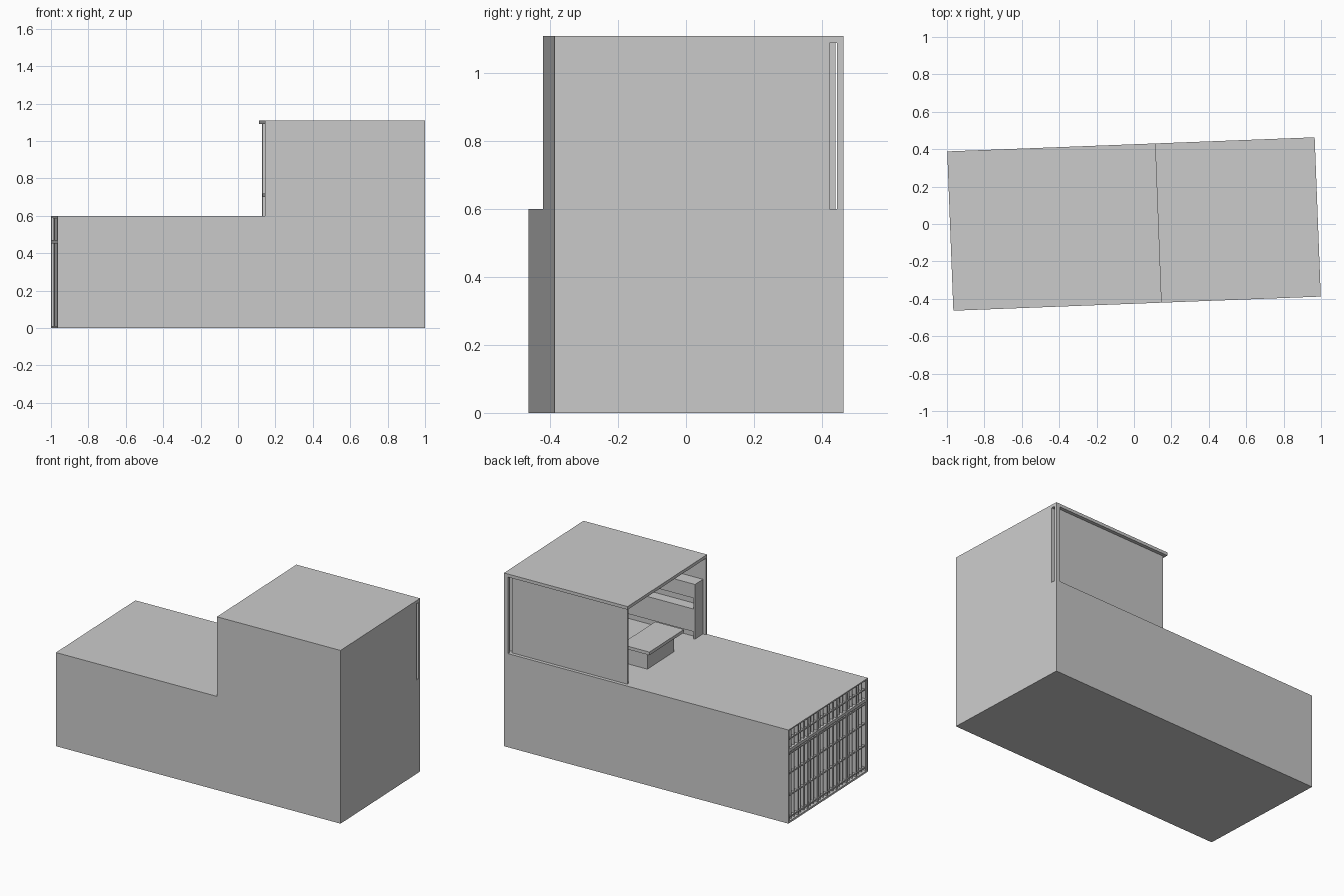
import bpy, bmesh, math
from mathutils import Matrix

if "Cube" in bpy.data.objects:
    bpy.data.objects.remove(bpy.data.objects["Cube"])

# whole building is turned slightly about z
TURN = Matrix.Rotation(math.radians(2.2), 4, 'Z')
L, W, FLOOR, TOP, U0 = 0.983, 0.426, 0.60, 1.11, 0.129


def boxes(name, parts):
    """One object from boxes given as (x0, x1, y0, y1, z0, z1)."""
    bm = bmesh.new()
    for x0, x1, y0, y1, z0, z1 in parts:
        m = Matrix.Translation(((x0 + x1) / 2, (y0 + y1) / 2, (z0 + z1) / 2))
        m = m @ Matrix.Diagonal((x1 - x0, y1 - y0, z1 - z0, 1))
        bmesh.ops.create_cube(bm, size=1, matrix=m)
    bm.transform(TURN)
    me = bpy.data.meshes.new(name)
    bm.to_mesh(me)
    bm.free()
    ob = bpy.data.objects.new(name, me)
    bpy.context.collection.objects.link(ob)
    return ob


# lower storey, with a recess at the left end for the lattice facade
E = 0.012
boxes("lower_storey", [(-L + 0.03, L, -W, W, 0, FLOOR)])
boxes("facade_frame", [
    (-L, -L + 0.03, -W, -W + E, 0, FLOOR),
    (-L, -L + 0.03, W - E, W, 0, FLOOR),
    (-L, -L + 0.03, -W + E, W - E, 0, E),
    (-L, -L + 0.03, -W + E, W - E, FLOOR - 0.008, FLOOR),
    (-L + 0.002, -L + 0.03, -W + E, W - E, 0.453, 0.472)])

# facade lattice: wide posts between bays, thin bars inside them
bays = 8
step = 2 * (W - E) / bays
bars = []
for i in range(bays * 3 + 1):
    y = -W + E + i * step / 3
    h, d = (0.006, 0.006) if i % 3 == 0 else (0.003, 0.012)
    bars.append((-L + d, -L + 0.03, y - h, y + h, E, FLOOR - E))
for z in (0.03, 0.17, 0.31, 0.435, 0.53):
    bars.append((-L + 0.01, -L + 0.03, -W + E, W - E, z - 0.004, z + 0.004))
boxes("facade_lattice", bars)

# upper storey: roof, front wall, right wall with a slit, corner post
boxes("roof", [(U0, L, -W, W, TOP - 0.02, TOP)])
boxes("front_wall", [(U0, L, -W, -W + 0.011, FLOOR, TOP - 0.02)])
boxes("right_wall", [(L - 0.028, L, -W + 0.011, 0.386, FLOOR, TOP - 0.02)])
boxes("corner_post", [(L - 0.028, L, 0.408, W, FLOOR, TOP - 0.02)])

# recessed back wall
boxes("back_wall", [(U0 + 0.016, L - 0.04, 0.392, 0.404, FLOOR, TOP - 0.02)])
boxes("back_wall_return", [(L - 0.046, L - 0.04, 0.37, 0.395, FLOOR, TOP - 0.02)])

# table with a broad box base
boxes("table_top", [(0.137, 0.335, -0.19, 0.18, 0.70, 0.72)])
boxes("table_base", [(0.159, 0.315, -0.12, 0.167, FLOOR, 0.70)])

# cabinet along the front wall with an open niche
c0, c1, back = 0.15, L - 0.03, -W + 0.011
boxes("wall_cabinet", [
    (c0, c0 + 0.012, back, -0.33, FLOOR, 0.95),
    (c0 + 0.012, c1, back, -0.33, 0.645, 0.79),
    (c0 + 0.012, c1, back, -0.33, 0.86, 0.95),
    (c0 + 0.012, c1, back, -0.40, 0.79, 0.86),
    (c0 + 0.012, c1, back, -0.36, FLOOR, 0.645)])
